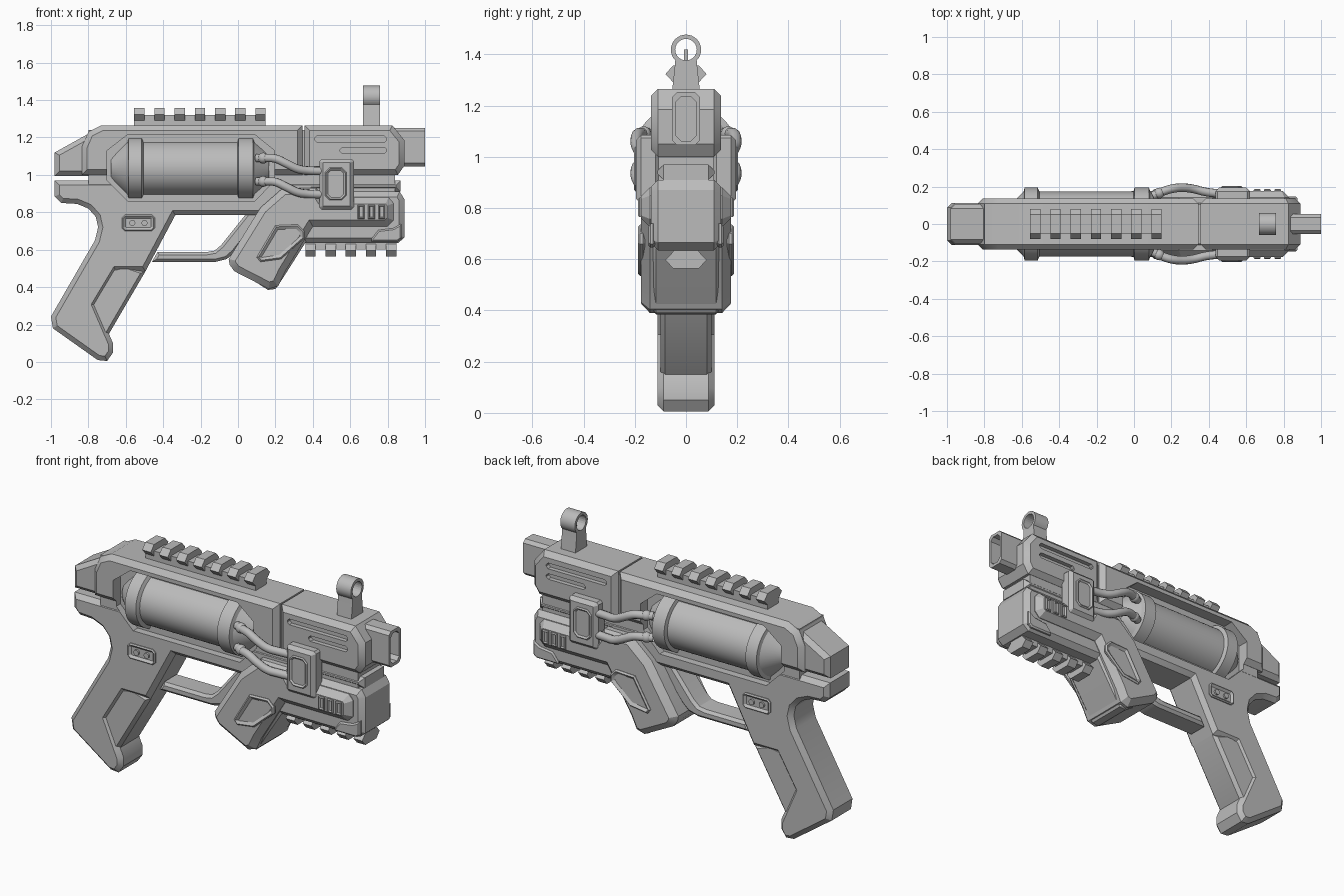
import bpy, bmesh, math
from mathutils import Vector

cube = bpy.data.objects.get("Cube")
if cube:
    bpy.data.objects.remove(cube, do_unlink=True)

GREY = (0.5, 0.5, 0.5, 1)
metal = bpy.data.materials.new("plain grey")
metal.use_nodes = True
metal.diffuse_color = GREY
metal.node_tree.nodes["Principled BSDF"].inputs["Base Color"].default_value = GREY


def add(name, data):
    ob = bpy.data.objects.new(name, data)
    bpy.context.collection.objects.link(ob)
    data.materials.append(metal)
    return ob


def mirror(ob):
    mod = ob.modifiers.new("mirror", 'MIRROR')
    mod.use_axis = (False, True, False)
    return ob


def prism(name, pts, a, b, chamfer=0.0, axis='Y', inset=0.0, depth=0.0):
    """Extrude an outline from a to b along an axis, chamfer its rims, optionally inset face a."""
    bm = bmesh.new()
    place = (lambda u, v: (u, a, v)) if axis == 'Y' else (lambda u, v: (a, u, v))
    face = bm.faces.new([bm.verts.new(place(u, v)) for u, v in pts])
    step = Vector((0, b - a, 0) if axis == 'Y' else (b - a, 0, 0))
    new = bmesh.ops.extrude_face_region(bm, geom=[face])["geom"]
    bmesh.ops.translate(bm, verts=[g for g in new if isinstance(g, bmesh.types.BMVert)], vec=step)
    if face.is_valid and len([f for f in bm.faces if len(f.verts) == len(pts)]) < 2:
        bm.faces.new(face.verts)
    bmesh.ops.recalc_face_normals(bm, faces=bm.faces)
    if chamfer:
        along = step.normalized()
        rims = [e for e in bm.edges
                if abs((e.verts[0].co - e.verts[1].co).dot(along)) < 1e-5]
        bmesh.ops.bevel(bm, geom=rims, offset=chamfer, segments=1, affect='EDGES',
                        clamp_overlap=True)
    if inset:
        outer = min(bm.faces, key=lambda f: (round(f.calc_center_median().y, 4), -f.calc_area()))
        bmesh.ops.inset_region(bm, faces=[outer], thickness=inset)
        bmesh.ops.translate(bm, verts=outer.verts, vec=(0, depth, 0))
    me = bpy.data.meshes.new(name)
    bm.to_mesh(me)
    bm.free()
    return add(name, me)


def solid(name, pts, half, chamfer=0.0):
    return prism(name, pts, -half, half, chamfer)


def plate(name, pts, outer, inner, chamfer=0.0, inset=0.0, depth=0.0):
    return mirror(prism(name, pts, -outer, -inner, chamfer, 'Y', inset, depth))


def rect(x0, x1, z0, z1, c=0.0):
    if not c:
        return [(x0, z0), (x1, z0), (x1, z1), (x0, z1)]
    return [(x0 + c, z0), (x1 - c, z0), (x1, z0 + c), (x1, z1 - c),
            (x1 - c, z1), (x0 + c, z1), (x0, z1 - c), (x0, z0 + c)]


def arc(cx, cz, r, start, end, n):
    angles = [math.radians(start + (end - start) * i / n) for i in range(n + 1)]
    return [(cx + r * math.cos(t), cz + r * math.sin(t)) for t in angles]


def cut(cutter, *targets):
    cutter.hide_render = True
    cutter.hide_viewport = True
    cutter.display_type = 'WIRE'
    for ob in targets:
        mod = ob.modifiers.new("cut", 'BOOLEAN')
        mod.operation = 'DIFFERENCE'
        mod.solver = 'EXACT'
        mod.object = cutter


# Upper housing and inner core
rear_housing = solid("rear_housing", [(-.835, 1.0), (.345, 1.0), (.345, 1.265), (-.73, 1.265),
                                      (-.8, 1.23), (-.835, 1.15)], .137, .028)
front_housing = solid("front_housing", [(.355, 1.0), (.855, 1.0), (.89, 1.05), (.89, 1.185),
                                        (.825, 1.265), (.355, 1.265)], .137, .028)
core = solid("core", rect(-.8, .84, .88, 1.24), .108)
solid("rear_cap", [(-.98, .995), (-.8, .995), (-.8, 1.22), (-.98, 1.12)], .108, .025)

# Lower frame and grip in one outline
frame = solid("frame_and_grip", [
    (-.98, .97), (-.98, .885), (-.945, .85), (-.86, .845), (-.8, .82), (-.76, .775),
    (-.748, .72), (-.765, .65), (-1.0, .243), (-.99, .18), (-.75, .01), (-.7, .005),
    (-.668, .05), (-.668, .1), (-.69, .15), (-.757, .305), (-.65, .484), (-.495, .484),
    (-.335, .785), (.25, .785), (.4, .91), (.87, .91), (.87, .97)], .112, .025)
solid("grip_insert", [(-.69, .15), (-.495, .484), (-.6, .52), (-.7, .5), (-.8, .3), (-.72, .13)],
      .1, .018)

# Trigger guard loop
solid("trigger_guard", [(-.46, .535), (-.12, .535), (-.06, .55), (-.02, .585), (.15, .8),
                        (.05, .8), (-.09, .625), (-.125, .595), (-.165, .588), (-.43, .588)],
      .07, .015)

# Fore grip with side covers, and the nose
solid("fore_grip", [(-.02, .5), (.16, .385), (.2, .39), (.235, .44), (.4, .7), (.4, .88),
                    (.2, .88)], .137, .02)
solid("fore_grip_cover", [
    (-.05, .55), (-.045, .52), (-.02, .485), (.165, .39), (.215, .405), (.25, .48), (.4, .725),
    (.8, .725), (.832, .757), (.832, .848), (.805, .88), (.45, .88), (.42, .93), (.24, .93),
    (.12, .825)], .176, .035)
solid("nose", [(.33, .635), (.855, .635), (.89, .665), (.89, .87), (.865, .91), (.4, .91)],
      .137, .028)
plate("nose_corner", [(.715, .66), (.75, .705), (.83, .715), (.875, .74), (.875, .66),
                      (.855, .645), (.715, .645)], .146, .12, .008)
plate("fore_grip_panel", [(.1, .56), (.12, .535), (.23, .55), (.355, .66), (.355, .7), (.32, .735),
                          (.2, .73)], .187, .16, .008, .018, .012)

# Pressure chamber in a pocket on each side
pocket = plate("chamber_pocket", [(-.7, .97), (-.7, 1.13), (-.59, 1.215), (.09, 1.215),
                                  (.195, 1.13), (.195, .97), (.09, .86), (-.59, .86)], .3, .07)
cut(pocket, rear_housing, core, frame)
CHAMBER = [(-.68, .075), (-.59, .152), (-.585, .171), (-.515, .171), (-.505, .152), (-.003, .152),
           (.003, .171), (.08, .171), (.088, .15), (.165, .09)]
bm = bmesh.new()
N = 48
rings = [[bm.verts.new((x, 1.14 * r * math.cos(math.tau * i / N),
                        1.035 + r * math.sin(math.tau * i / N))) for i in range(N)]
         for x, r in CHAMBER]
for p, q in zip(rings, rings[1:]):
    for i in range(N):
        bm.faces.new((p[i], p[(i + 1) % N], q[(i + 1) % N], q[i]))
bm.faces.new(rings[0])
bm.faces.new(rings[-1])
bmesh.ops.recalc_face_normals(bm, faces=bm.faces)
chamber_mesh = bpy.data.meshes.new("chamber")
bm.to_mesh(chamber_mesh)
bm.free()
add("chamber", chamber_mesh)

# Hoses from the chamber to the connector box
PATH = [(.1, .15, .055), (.15, .172, .055), (.2, .188, .052), (.26, .194, .025), (.32, .187, -.003),
        (.38, .172, -.012), (.46, .162, -.014)]
for label, z in (("upper", 1.035), ("lower", .91)):
    for side_name, side in (("right", -1), ("left", 1)):
        cu = bpy.data.curves.new(label + "_hose_" + side_name, 'CURVE')
        cu.dimensions = '3D'
        cu.bevel_depth = .023
        cu.bevel_resolution = 3
        cu.resolution_u = 4
        sp = cu.splines.new('BEZIER')
        sp.bezier_points.add(len(PATH) - 1)
        for bp, (x, y, dz) in zip(sp.bezier_points, PATH):
            bp.co = (x, side * y, z + dz)
            bp.handle_left_type = bp.handle_right_type = 'AUTO'
        add(cu.name, cu)
        bm = bmesh.new()
        bmesh.ops.create_uvsphere(bm, u_segments=16, v_segments=10, radius=.029)
        bmesh.ops.translate(bm, verts=bm.verts, vec=(.135, side * .165, z + .055))
        me = bpy.data.meshes.new(label + "_hose_fitting_" + side_name)
        bm.to_mesh(me)
        bm.free()
        add(me.name, me)

# Connector box, slot bars and grip screw plate
plate("connector_box", rect(.435, .62, .815, 1.085, .012), .195, .1, .02)
plate("connector_button", rect(.465, .58, .865, 1.04, .025), .203, .18, .006, .015, .012)
for i in range(3):
    x = .64 + .055 * i
    plate("slot_bar", rect(x, x + .037, .765, .84), .187, .165, .005, .007, .008)
plate("screw_plate", rect(-.62, -.445, .7, .787, .015), .124, .1, .006, .014, .012)
for x in (-.565, -.5):
    plate("plate_screw", arc(x, .743, .016, 0, 337.5, 15), .122, .1)

# Vent slots in the front housing
for x0, z0, z1 in ((.41, 1.175, 1.208), (.545, 1.115, 1.147)):
    cut(plate("vent_cutter", rect(x0, .795, z0, z1, .012), .2, .112), front_housing)

# Top and bottom accessory rails


def rail(name, x0, count, z, up):
    end = x0 + .108 * (count - 1) + .055
    prism(name, rect(-.05, .05, *sorted((z - up * .01, z + up * .055))), x0, end, 0, 'X')
    for i in range(count):
        x = x0 + .108 * i
        prism(name + "_tooth", [(-.045, z + up * .02), (-.08, z + up * .058), (-.05, z + up * .092),
                                (.05, z + up * .092), (.08, z + up * .058), (.045, z + up * .02)],
              x, x + .055, 0, 'X')


rail("top_rail", -.555, 7, 1.265, 1)
rail("bottom_rail", .36, 5, .655, -1)

# Front ring sight with a thin post
sight = prism("front_sight", [(-.055, 1.25), (.055, 1.25), (.045, 1.34)]
              + arc(0, 1.418, .059, -45, 225, 24) + [(-.045, 1.34)], .667, .76, 0, 'X')
cut(prism("sight_cutter", arc(0, 1.418, .042, 0, 345, 23), .6, .85, 0, 'X'), sight)
prism("sight_post", rect(-.008, .008, 1.36, 1.418), .7, .725, 0, 'X')

# Hollow muzzle
muzzle = prism("muzzle", rect(-.054, .054, 1.045, 1.252, .018), .8, 1.0, 0, 'X')
cut(prism("muzzle_cutter", rect(-.039, .039, 1.062, 1.235, .02), .9, 1.1, 0, 'X'), muzzle)

# Smooth the curved surfaces and keep hard edges
bpy.ops.object.select_all(action='DESELECT')
for ob in bpy.context.collection.objects:
    if ob.type == 'MESH' and not ob.hide_render and metal.name in ob.data.materials:
        ob.select_set(True)
        bpy.context.view_layer.objects.active = ob
bpy.ops.object.shade_smooth_by_angle(angle=math.radians(28))
